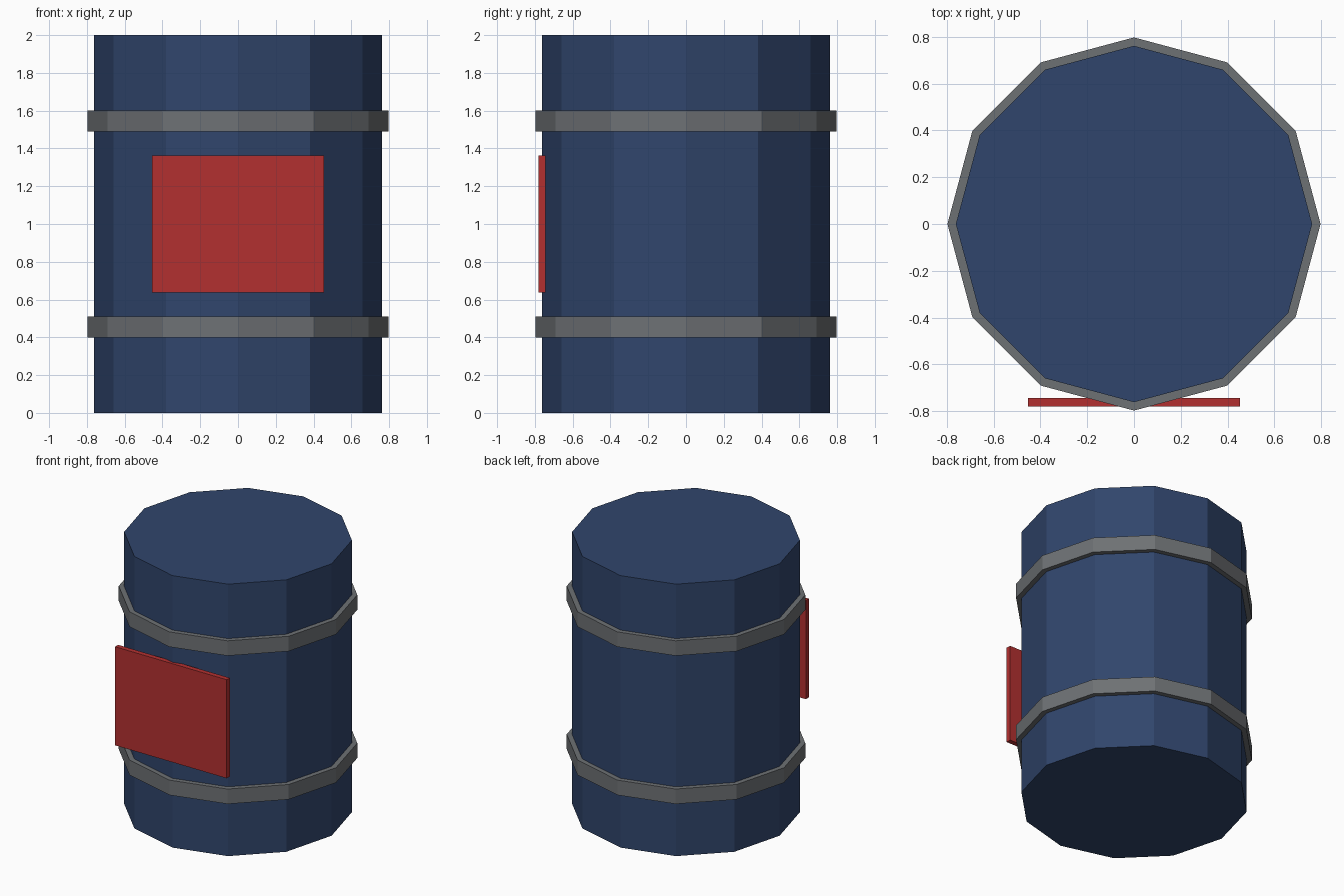
import bpy
import math

SIDES = 12

cube = bpy.data.objects.get("Cube")
if cube:
    bpy.data.objects.remove(cube, do_unlink=True)


def make_material(name, rgb):
    mat = bpy.data.materials.new(name)
    mat.use_nodes = True
    colour = (*rgb, 1.0)
    mat.diffuse_color = colour
    bsdf = next(n for n in mat.node_tree.nodes if n.type == "BSDF_PRINCIPLED")
    bsdf.inputs["Base Color"].default_value = colour
    return mat


def make_prism(name, radius, bottom, top, mat):
    """Upright faceted cylinder with corners on the x and y axes."""
    bpy.ops.mesh.primitive_cylinder_add(
        vertices=SIDES, radius=radius, depth=top - bottom,
        location=(0, 0, (bottom + top) / 2))
    obj = bpy.context.object
    obj.name = name
    obj.data.materials.append(mat)
    return obj


blue = make_material("dark_blue", (0.03, 0.06, 0.15))
grey = make_material("steel_grey", (0.155, 0.165, 0.175))
red = make_material("label_red", (0.45, 0.03, 0.03))

# Barrel body
make_prism("barrel_body", 0.762, 0, 2, blue)

# Two hoops, mirrored about mid-height
for name, centre in (("lower_hoop", 0.455), ("upper_hoop", 1.545)):
    make_prism(name, 0.798, centre - 0.055, centre + 0.055, grey)

# Flat label plate on the front
bpy.ops.mesh.primitive_cube_add(size=1, location=(0, -0.762, 1))
label = bpy.context.object
label.name = "front_label"
label.scale = (0.908, 0.036, 0.725)
bpy.ops.object.transform_apply(location=False, rotation=False, scale=True)
label.data.materials.append(red)
